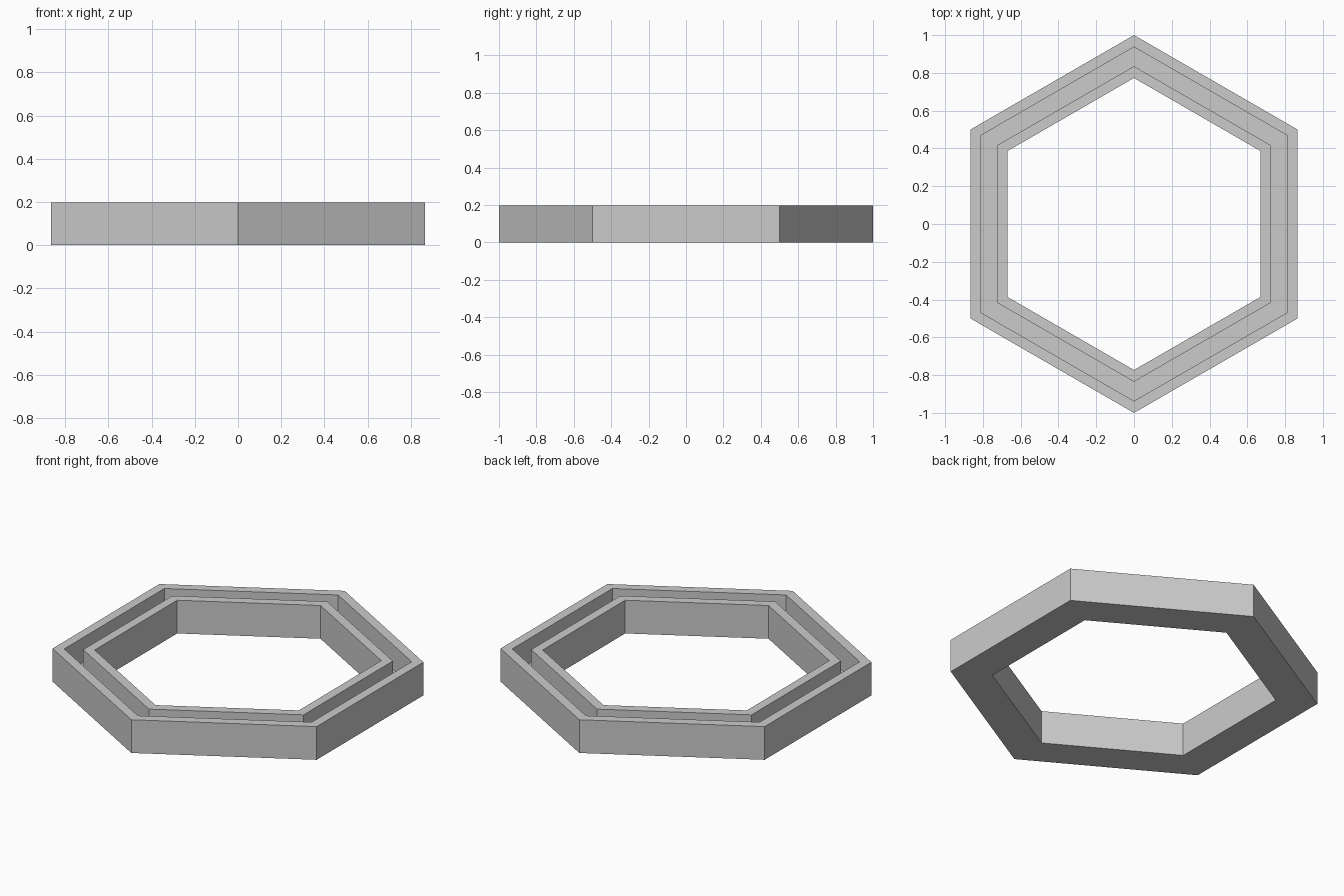
import bpy, bmesh, math

if "Cube" in bpy.data.objects:
    bpy.data.objects.remove(bpy.data.objects["Cube"])

HEIGHT, FLOOR = 0.197, 0.05
SIDES = 6

# U-shaped channel cross-section: (corner radius, height)
PROFILE = [
    (1.0, 0.0), (1.0, HEIGHT),             # outer wall
    (0.937, HEIGHT), (0.937, FLOOR),       # outer rim, groove side
    (0.835, FLOOR), (0.835, HEIGHT),       # groove floor, inner groove side
    (0.773, HEIGHT), (0.773, 0.0),         # inner rim, inner wall
]

grey = bpy.data.materials.new("light_grey")
grey.diffuse_color = (0.6, 0.6, 0.6, 1.0)
grey.use_nodes = True
grey.node_tree.nodes["Principled BSDF"].inputs["Base Color"].default_value = grey.diffuse_color

# Sweep the profile around the hexagon, with corners on the y axis
bm = bmesh.new()
rings = []
for i in range(SIDES):
    a = math.pi / 2 + i * math.tau / SIDES
    rings.append([bm.verts.new((r * math.cos(a), r * math.sin(a), z)) for r, z in PROFILE])

n = len(PROFILE)
for i in range(SIDES):
    p, q = rings[i], rings[(i + 1) % SIDES]
    for j in range(n):
        k = (j + 1) % n
        bm.faces.new((p[j], q[j], q[k], p[k]))
bmesh.ops.recalc_face_normals(bm, faces=bm.faces)

mesh = bpy.data.meshes.new("hexagonal_channel_frame")
bm.to_mesh(mesh)
bm.free()
mesh.materials.append(grey)
frame = bpy.data.objects.new("hexagonal_channel_frame", mesh)
bpy.context.collection.objects.link(frame)
